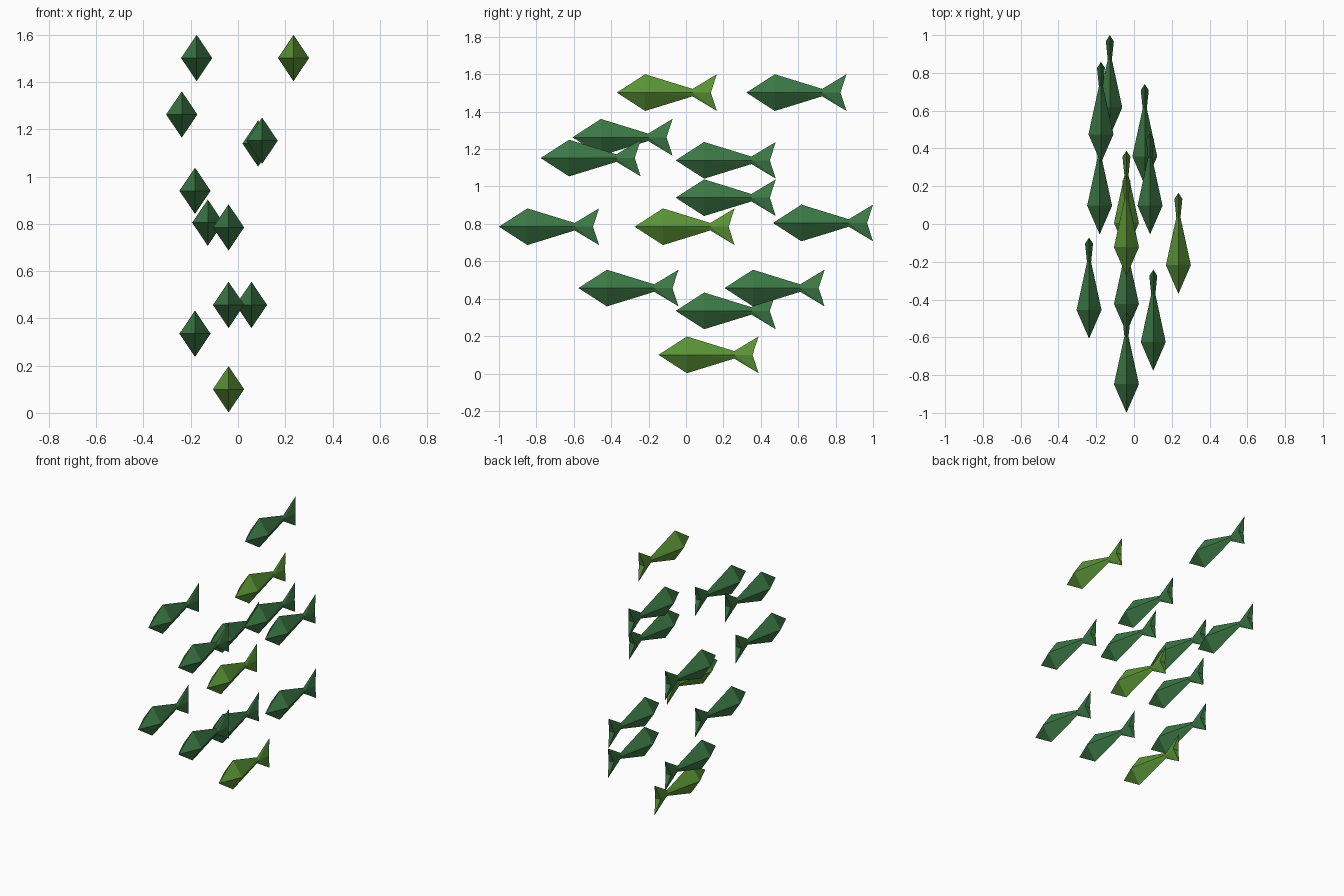
import bpy

if "Cube" in bpy.data.objects:
    bpy.data.objects.remove(bpy.data.objects["Cube"])


def material(name, rgb):
    m = bpy.data.materials.new(name)
    m.diffuse_color = (*rgb, 1)
    m.use_nodes = True
    m.node_tree.nodes["Principled BSDF"].inputs["Base Color"].default_value = m.diffuse_color
    return m


dark_green = material("dark green", (0.045, 0.19, 0.06))
lime_green = material("lime green", (0.105, 0.30, 0.038))

# Diamond cross-sections: (half width, half height, y of sides, y of top and bottom)
SECTIONS = [
    (0.066, 0.098, 0.152, 0.152),   # widest part of body
    (0.011, 0.02, 0.405, 0.405),    # tail root
    (0.021, 0.098, 0.503, 0.535),   # forked tail edge
]


def fish_mesh(name, mat):
    verts = [(0, 0, 0)]             # nose
    for w, h, ys, yt in SECTIONS:
        verts += [(w, ys, 0), (0, yt, h), (-w, ys, 0), (0, yt, -h)]
    faces = []
    for k in range(4):
        n = (k + 1) % 4
        faces.append((0, 1 + k, 1 + n))
        for s in (1, 5):
            a, b, c, d = s + k, s + 4 + k, s + 4 + n, s + n
            faces += [(a, b, c), (a, c, d)] if k % 2 == 0 else [(a, b, d), (b, c, d)]
    faces += [(9, 11, 10), (9, 12, 11)]   # fork notch
    mesh = bpy.data.meshes.new(name)
    mesh.from_pydata(verts, [], faces)
    mesh.materials.append(mat)
    mesh.update()
    return mesh


def school(name, mesh, noses):
    for i, pos in enumerate(noses, 1):
        ob = bpy.data.objects.new(f"{name}_{i}", mesh)
        ob.location = pos
        bpy.context.collection.objects.link(ob)


# Nose positions of each fish in the school
school("dark_fish", fish_mesh("dark_fish", dark_green), [
    (-0.175, 0.323, 1.502), (-0.238, -0.607, 1.263), (0.102, -0.777, 1.152),
    (0.085, -0.055, 1.14), (-0.182, -0.055, 0.94), (-0.04, -1.0, 0.785),
    (-0.128, 0.465, 0.805), (-0.04, -0.575, 0.457), (0.057, 0.206, 0.457),
    (-0.182, -0.055, 0.335)])
school("lime_fish", fish_mesh("lime_fish", lime_green), [
    (0.235, -0.37, 1.502), (-0.04, -0.275, 0.785), (-0.04, -0.147, 0.1)])
